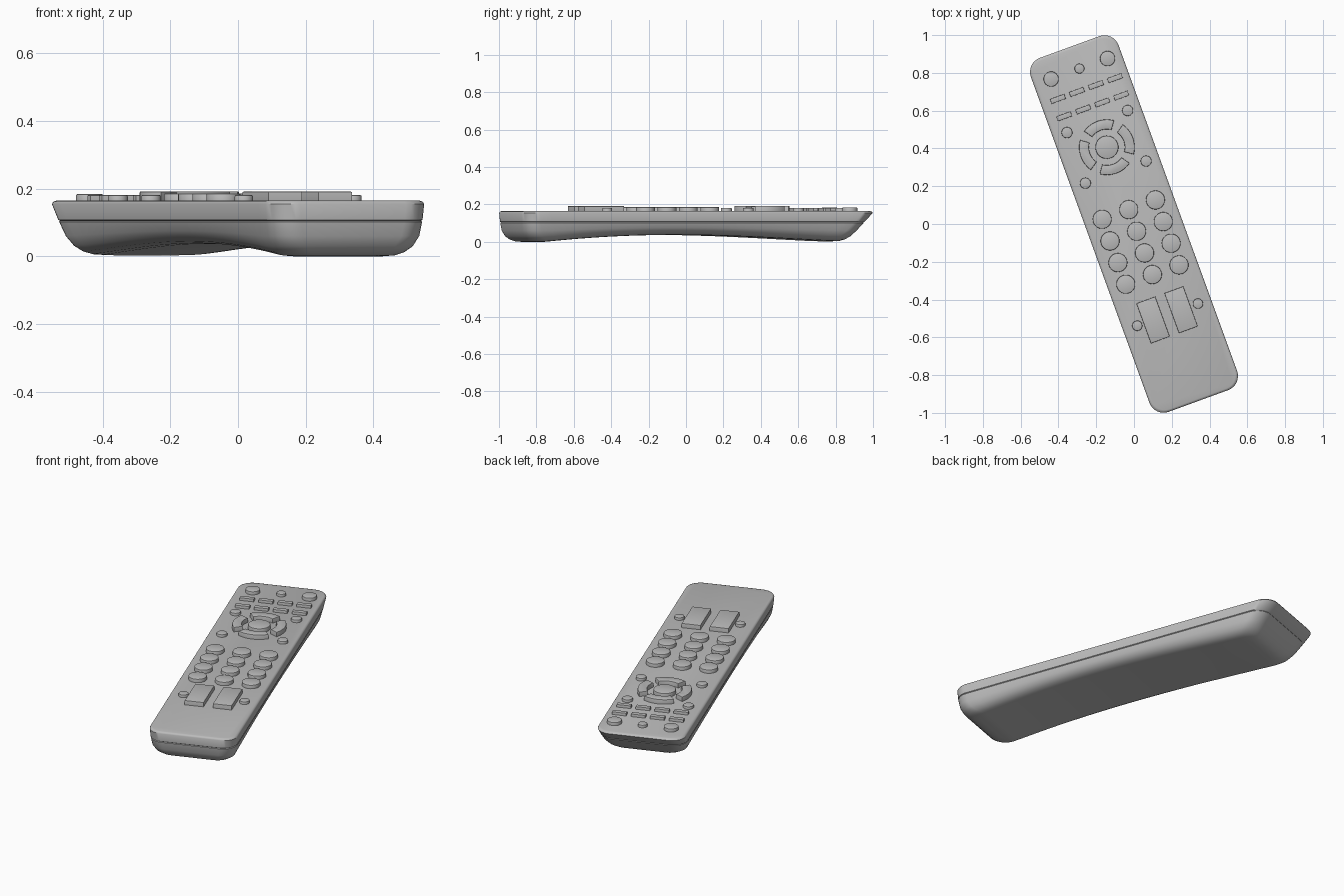
import bpy, bmesh, math
from mathutils import Matrix

cube = bpy.data.objects.get("Cube")
if cube:
    bpy.data.objects.remove(cube, do_unlink=True)

TURN = Matrix.Rotation(math.radians(20), 4, 'Z')
HALF_W, HALF_L, TOP, SEAM = 0.247, 0.997, 0.165, 0.105

grey = bpy.data.materials.new("grey_plastic")
grey.use_nodes = True
colour = (0.5, 0.5, 0.5, 1)
grey.diffuse_color = colour
grey.node_tree.nodes["Principled BSDF"].inputs["Base Color"].default_value = colour


def finish(name, bm, angle=35):
    bmesh.ops.recalc_face_normals(bm, faces=bm.faces)
    bm.transform(TURN)
    mesh = bpy.data.meshes.new(name)
    bm.to_mesh(mesh)
    bm.free()
    mesh.materials.append(grey)
    obj = bpy.data.objects.new(name, mesh)
    bpy.context.collection.objects.link(obj)
    bpy.ops.object.select_all(action='DESELECT')
    obj.select_set(True)
    bpy.context.view_layer.objects.active = obj
    bpy.ops.object.shade_smooth_by_angle(angle=math.radians(angle))
    return obj


# Body: stacked rounded outlines, arched underneath
def half_outline(side, front, back, radius, arc=8, straight=28):
    w, y0, y1 = HALF_W - side, -HALF_L + front, HALF_L - back
    pts = []
    for i in range(arc + 1):
        a = math.pi / 2 * i / arc
        pts.append((w - radius + radius * math.sin(a), y0 + radius - radius * math.cos(a)))
    a0, a1 = y0 + radius, y1 - radius
    pts += [(w, a0 + (a1 - a0) * i / straight) for i in range(1, straight)]
    for i in range(arc + 1):
        a = math.pi / 2 * i / arc
        pts.append((w - radius + radius * math.cos(a), a1 + radius * math.sin(a)))
    return pts


def arch(y):
    t = min(max((y + 0.86) / 1.74, 0), 1)
    return 0.037 * math.sin(math.pi * t ** 0.8) ** 1.2


def build_body():
    # height, side inset, front inset, back inset, corner radius
    levels = [
        (TOP, 0.012, 0.012, 0.014, 0.075),
        (0.162, 0.004, 0.004, 0.005, 0.08),
        (0.155, 0, 0, 0, 0.08),
        (SEAM + 0.003, 0.004, 0.003, 0.044, 0.08),
        (SEAM, 0.008, 0.007, 0.051, 0.078),
        (SEAM - 0.003, 0.005, 0.004, 0.05, 0.08),
        (0.06, 0.012, 0.01, 0.088, 0.08),
        (0.03, 0.027, 0.024, 0.118, 0.08),
        (0.012, 0.047, 0.044, 0.143, 0.08),
        (0.003, 0.07, 0.067, 0.168, 0.075),
        (0, 0.098, 0.096, 0.2, 0.07),
    ]
    bm = bmesh.new()
    loops = []
    for z, side, front, back, radius in levels:
        half = half_outline(side, front, back, radius)
        lift = max(0, 1 - z / (SEAM - 0.003))
        ring = [(u, v) for u, v in half] + [(-u, v) for u, v in reversed(half)]
        loops.append([bm.verts.new((u, v, z + lift * arch(v))) for u, v in ring])
    n = len(loops[0])
    for a, b in zip(loops, loops[1:]):
        for i in range(n):
            j = (i + 1) % n
            bm.faces.new((a[i], a[j], b[j], b[i]))
    bm.faces.new(loops[0])
    base = loops[-1]
    for i in range(n // 2 - 1):
        bm.faces.new((base[i], base[i + 1], base[n - 2 - i], base[n - 1 - i]))
    finish("body", bm, 40)


build_body()


# Buttons: flat profile raised from the face with a softened rim
def button(name, profile, height, bevel=0.004):
    bm = bmesh.new()
    face = bm.faces.new([bm.verts.new((u, v, TOP - 0.005)) for u, v in profile])
    up = bmesh.ops.extrude_face_region(bm, geom=[face])["geom"]
    bmesh.ops.translate(bm, vec=(0, 0, height + 0.005),
                        verts=[g for g in up if isinstance(g, bmesh.types.BMVert)])
    z = TOP + height - 0.0001
    rim = [e for e in bm.edges if all(v.co.z > z for v in e.verts)]
    bmesh.ops.bevel(bm, geom=rim, offset=bevel, segments=2, profile=0.5, affect='EDGES')
    finish(name, bm)


def disc(u, v, r, n=32):
    return [(u + r * math.cos(math.tau * i / n), v + r * math.sin(math.tau * i / n))
            for i in range(n)]


def rect(u, v, w, h):
    return [(u + a * w / 2, v + b * h / 2) for a, b in ((-1, -1), (1, -1), (1, 1), (-1, 1))]


def arc_segment(u, v, inner, outer, mid, half, n=12):
    angles = [math.radians(mid - half + 2 * half * i / n) for i in range(n + 1)]
    return ([(u + outer * math.cos(a), v + outer * math.sin(a)) for a in angles] +
            [(u + inner * math.cos(a), v + inner * math.sin(a)) for a in reversed(angles)])


# Top row
for side, u in (("right", -0.15), ("left", 0.168)):
    button(f"top_button_{side}", disc(u, 0.871, 0.04), 0.019)
button("top_button_middle", disc(0.01, 0.872, 0.026), 0.016)

# Two rows of slim bars
for row, v in enumerate((0.76, 0.662)):
    for col in range(4):
        button(f"bar_button_{row}_{col}", rect(-0.152 + 0.107 * col, v, 0.08, 0.027), 0.016, 0.002)

# Small round buttons beside the pad and the rockers
for v, r in ((0.576, 0.029), (0.291, 0.029), (-0.512, 0.027)):
    for side, u in (("right", -0.168), ("left", 0.174)):
        button(f"small_button_{side}", disc(u, v, r), 0.016)

# Direction pad
button("pad_centre", disc(0.004, 0.431, 0.061, 40), 0.024)
for name, mid in (("left", 0), ("up", 90), ("right", 180), ("down", 270)):
    button(f"pad_{name}", arc_segment(0.004, 0.431, 0.095, 0.147, mid, 35), 0.027)

# Number keys
for row in range(4):
    for col in range(3):
        button(f"number_key_{row}_{col}", disc(0.15 * (col - 1), 0.081 - 0.122 * row, 0.05), 0.021)

# Rockers
for side, u in (("right", -0.079), ("left", 0.079)):
    button(f"rocker_{side}", rect(u, -0.512, 0.106, 0.225), 0.026, 0.003)
